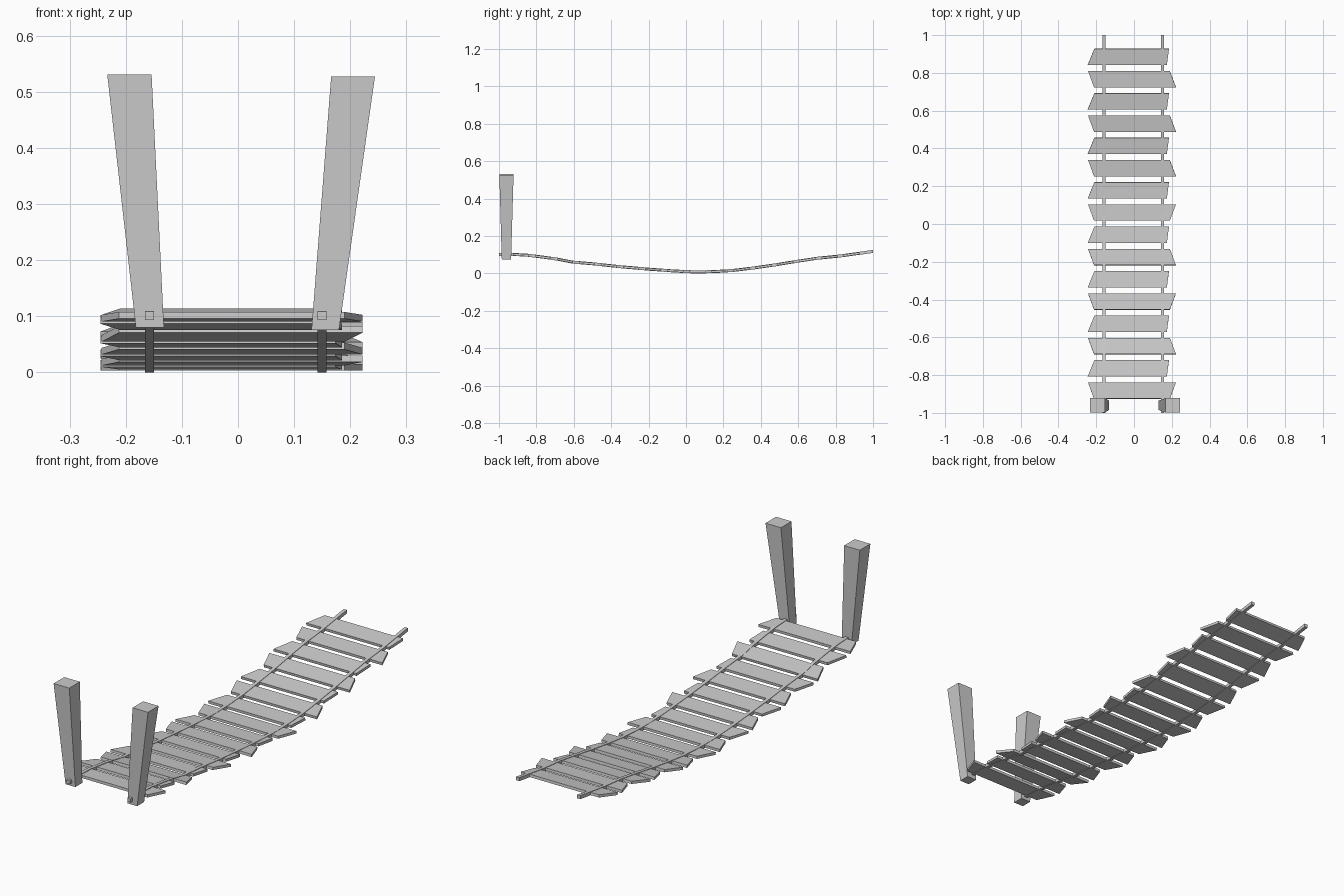
import bpy
from mathutils import Vector

if "Cube" in bpy.data.objects:
    bpy.data.objects.remove(bpy.data.objects["Cube"])

# Sagging side profile of the bridge (y, z)
PATH = [(-1, .101), (-.93, .102), (-.85, .098), (-.76, .087), (-.69, .077), (-.61, .061),
        (-.5, .052), (-.36, .037), (-.2, .023), (-.06, .013), (.05, .008), (.15, .01),
        (.25, .016), (.35, .028), (.47, .045), (.6, .066), (.7, .081), (.82, .093),
        (.9, .104), (1, .118)]


def height(y):
    for (y0, z0), (y1, z1) in zip(PATH, PATH[1:]):
        if y <= y1:
            return z0 + (z1 - z0) * (y - y0) / (y1 - y0)
    return PATH[-1][1]


def loft(name, rings):
    """Join a row of four-sided rings into a capped solid."""
    verts = [v for r in rings for v in r]
    faces = [(0, 1, 2, 3), tuple(len(verts) - 1 - i for i in range(4))]
    for k in range(len(rings) - 1):
        a = 4 * k
        for i in range(4):
            j = (i + 1) % 4
            faces.append((a + j, a + i, a + 4 + i, a + 4 + j))
    me = bpy.data.meshes.new(name)
    me.from_pydata(verts, [], faces)
    ob = bpy.data.objects.new(name, me)
    bpy.context.collection.objects.link(ob)
    return ob


def rect(x0, x1, y0, y1, z):
    return [(x0, y0, z), (x0, y1, z), (x1, y1, z), (x1, y0, z)]


# Support ropes running under and through the planks
R = .008
for side, x in (("left", -.158), ("right", .15)):
    loft(side + "_rope", [[(x - R, y, z - R), (x + R, y, z - R),
                           (x + R, y, z + R), (x - R, y, z + R)] for y, z in PATH])

# Planks with alternating slanted ends, tilted to follow the sag
HALF, T = .043, .006
FLIPPED = {0, 2, 4, 7}          # wide planks; right end slants the other way for these
FLIPPED = {0, 4, 8}
for i in range(16):
    yc = -.882 + i * .1178
    za, zb = height(yc - HALF), height(yc + HALF)
    d = Vector((0, 2 * HALF, zb - za)).normalized()
    n = Vector((0, -d.z, d.y)) * T
    c = Vector((0, yc, (za + zb) / 2))
    if i % 2:                   # left end wide at the near edge
        left, right = (-.245, -.21), (.174, .185)
    else:                       # left end wide at the far edge
        left = (-.212, -.243)
        right = (.19, .222) if i in FLIPPED else (.222, .19)
    corners = [(left[0], -HALF), (left[1], HALF), (right[1], HALF), (right[0], -HALF)]
    base = [c + Vector((x, 0, 0)) + d * t for x, t in corners]
    loft("plank_%02d" % (i + 1), [[p - n for p in base], [p + n for p in base]])

# Flared posts leaning outward at the near end
loft("left_post", [rect(-.182, -.132, -.985, -.935, .08),
                   rect(-.233, -.154, -.998, -.922, .531)])
loft("right_post", [rect(.131, .180, -.985, -.935, .076),
                    rect(.166, .244, -.998, -.922, .527)])
